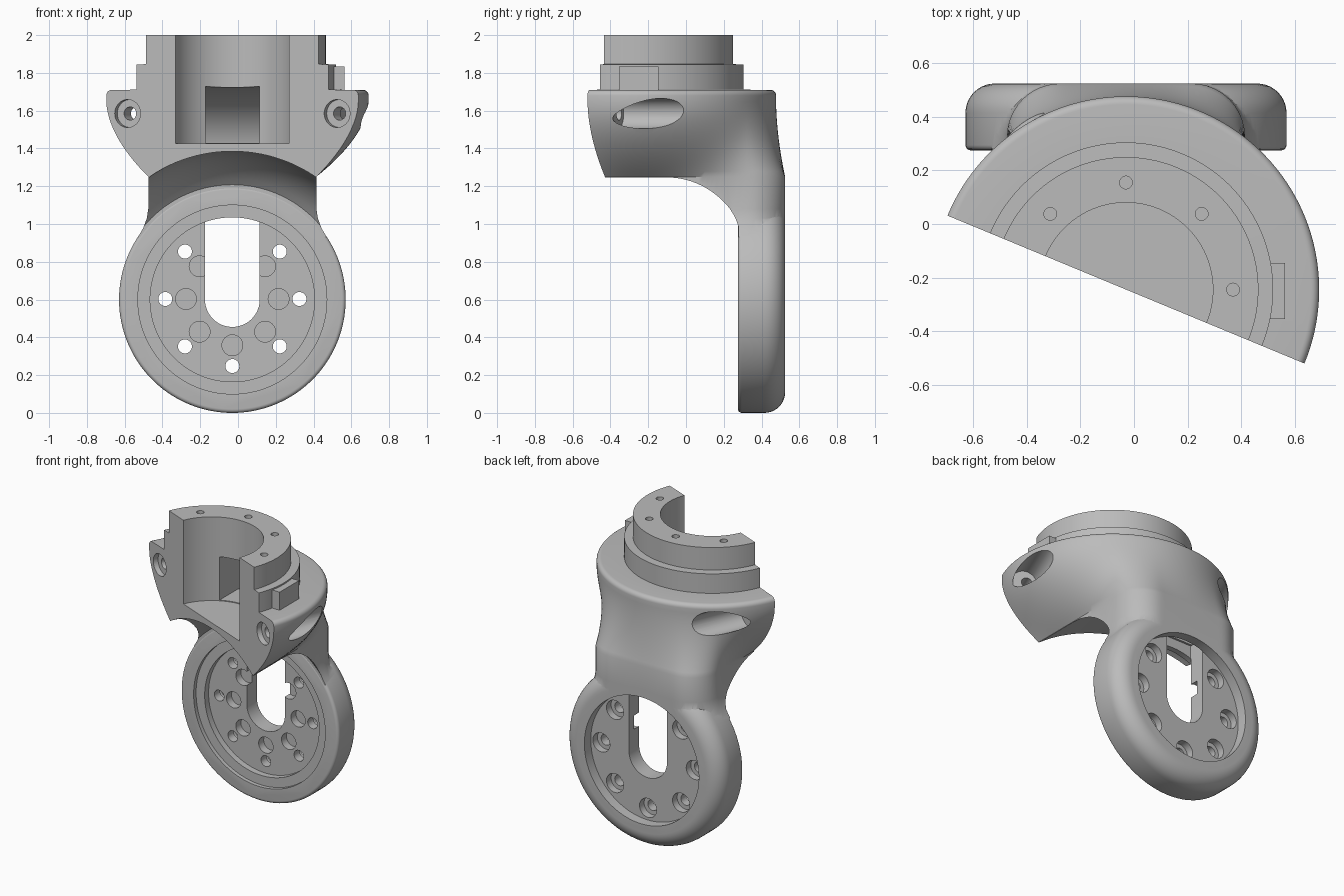
import bpy, bmesh
from math import sin, cos, pi, radians, sqrt
from mathutils import Vector

cube = bpy.data.objects.get("Cube")
if cube:
    bpy.data.objects.remove(cube, do_unlink=True)

grey = bpy.data.materials.new("plain grey")
grey.use_nodes = True
COLOUR = (0.5, 0.5, 0.5, 1)
grey.diffuse_color = COLOUR
grey.node_tree.nodes["Principled BSDF"].inputs["Base Color"].default_value = COLOUR

CX, CY = -0.03, -0.245      # vertical axis of the half-round housing
RING_Z = 0.6                # height of the mounting ring axis
TILT = radians(22.5)        # turn of the split face
ALONG = Vector((cos(TILT), -sin(TILT), 0))
INTO = Vector((sin(TILT), cos(TILT), 0))


def make(name, bm):
    bmesh.ops.recalc_face_normals(bm, faces=bm.faces)
    mesh = bpy.data.meshes.new(name)
    bm.to_mesh(mesh)
    bm.free()
    mesh.materials.append(grey)
    ob = bpy.data.objects.new(name, mesh)
    bpy.context.collection.objects.link(ob)
    return ob


def loft(name, rings):
    """Skin a list of point rings and cap both ends."""
    bm = bmesh.new()
    rows = [[bm.verts.new(p) for p in ring] for ring in rings]
    n = len(rows[0])
    for a, b in zip(rows, rows[1:]):
        for i in range(n):
            j = (i + 1) % n
            bm.faces.new((a[i], a[j], b[j], b[i]))
    bm.faces.new(rows[0][::-1])
    bm.faces.new(rows[-1])
    return make(name, bm)


def rod(name, start, end, radius, sides=32):
    """Cylinder between two points."""
    start, end = Vector(start), Vector(end)
    turn = (end - start).to_track_quat('Z', 'Y')
    circle = [turn @ Vector((radius * cos(2 * pi * i / sides), radius * sin(2 * pi * i / sides), 0))
              for i in range(sides)]
    return loft(name, [[p + c for c in circle] for p in (start, end)])


def lathe_y(name, profile, sides=128):
    """Turn (radius, y) pairs about the ring axis."""
    return loft(name, [[(CX + r * cos(2 * pi * i / sides), y, RING_Z + r * sin(2 * pi * i / sides))
                        for i in range(sides)] for r, y in profile])


def combine(target, tool, mode='DIFFERENCE'):
    mod = target.modifiers.new("combine", 'BOOLEAN')
    mod.operation, mod.solver, mod.object = mode, 'EXACT', tool
    bpy.context.view_layer.objects.active = target
    bpy.ops.object.modifier_apply(modifier=mod.name)
    bpy.data.objects.remove(tool, do_unlink=True)


def neck_radius(a, half):
    """Distance from the axis to a rounded box, at angle a."""
    c, s = abs(cos(a)), sin(a)
    back, fillet = 0.77, 0.2
    px, py = half - fillet, back - fillet
    if half * s / c <= py:
        return half / c
    if back * c / s <= px:
        return back / s
    b = px * c + py * s
    return b + sqrt(max(0, b * b - (px * px + py * py - fillet * fillet)))


# Housing: boxy neck flowing into a half-round body with a stepped collar
angles = [-TILT + pi * i / 97 for i in range(98)]


def section(z, radius):
    return [(CX + radius(a) * cos(a), CY + radius(a) * sin(a), z) for a in angles]


rings = [section(z, lambda a: neck_radius(a, h))
         for z, h in ((0.93, 0.5), (0.98, 0.471), (1.03, 0.453), (1.08, 0.445))]
for k in range(15):
    u = k / 14
    t = 1 - (1 - u) ** 1.8
    rings.append(section(1.25 + 0.4 * u, lambda a: (1 - t) * neck_radius(a, 0.445) + t * 0.722))
for k in range(7):
    f = pi / 2 * k / 6
    rings.append(section(1.68 + 0.03 * sin(f), lambda a: 0.692 + 0.03 * cos(f)))
for z, r in ((1.711, 0.55), (1.845, 0.55), (1.846, 0.495), (2, 0.495)):
    rings.append(section(z, lambda a: r))
bracket = loft("swivel_bracket", rings)

# Arched underside that clears the ring
arch = [(0.785, -1)]
for k in range(15):
    run = 0.377 * k / 14
    arch.append((0.785 - 0.49 + sqrt(0.49 ** 2 - run ** 2), -0.1 + run))
combine(bracket, lathe_y("arch_cutter", arch))

# Mounting ring with a large rear fillet and a small front one
ring = [(0.6 - 0.02 * (1 - sin(f)), 0.275 + 0.02 * (1 - cos(f)))
        for f in [pi / 2 * k / 4 for k in range(5)]]
ring += [(0.49 + 0.11 * cos(f), 0.415 + 0.11 * sin(f))
         for f in [pi / 2 * k / 10 for k in range(11)]]
combine(bracket, lathe_y("mounting_ring", ring), 'UNION')

# Locating lug on the collar
bm = bmesh.new()
bmesh.ops.create_cube(bm, size=1)
for v in bm.verts:
    v.co = (0.505 + v.co.x * 0.12, -0.25 + v.co.y * 0.21, 1.765 + v.co.z * 0.14)
combine(bracket, make("lug", bm), 'UNION')

# Ring recesses, stepped at the front and plain at the back
FRONT, REAR = 0.345, 0.455
for r, y0, y1 in ((0.5, 0.2, 0.302), (0.435, 0.2, FRONT), (0.435, REAR, 0.6)):
    combine(bracket, lathe_y("recess_cutter", [(r, y0), (r, y1)]))

# Long slot through the plate
outline = [(CX + 0.145 * cos(a), RING_Z + 0.145 * sin(a))
           for a in [pi + pi * k / 24 for k in range(25)]]
outline += [(CX + 0.145, 1.1), (CX - 0.145, 1.1)]
combine(bracket, loft("slot_cutter", [[(x, y, z) for x, z in outline]
                                      for y in (FRONT - 0.004, REAR + 0.004)]))

# Bore and the cable channel leading down to the slot
combine(bracket, rod("bore_cutter", (CX, CY, 1.425), (CX, CY, 2.1), 0.325, sides=96))
channel = [(0, 1.43), (0.25, 1.43), (0.33, 1.38), (0.355, 1.3), (0.355, 1.0), (0.445, 1.0)]
channel += [(0.445 * cos(f), 1.35 + 0.38 * sin(f)) for f in [pi / 2 * k / 12 for k in range(13)]]
combine(bracket, loft("channel_cutter", [[(CX + s * 0.143, y, z) for y, z in channel]
                                         for s in (-1, 1)]))

# Seven counterbored bolt holes and seven blind pockets in the plate
for k in range(8):
    if k == 2:
        continue
    a = pi / 4 * k

    def at(r, y):
        return (CX + r * cos(a), y, RING_Z + 0.003 + r * sin(a))

    combine(bracket, rod("hole_cutter", at(0.355, 0.3), at(0.355, 0.5), 0.037))
    combine(bracket, rod("counterbore_cutter", at(0.355, 0.405), at(0.355, 0.5), 0.065))
    combine(bracket, rod("pocket_cutter", at(0.245, 0.3), at(0.245, 0.4), 0.055))

# Clamp screw holes in the split face, with scooped access from behind
for side in (-1, 1):
    base = Vector((CX, CY, 1.585)) + ALONG * side * 0.6
    scoop = base + ALONG * side * 0.015
    combine(bracket, rod("screw_cutter", base - INTO * 0.1, base + INTO * 0.3, 0.035))
    combine(bracket, rod("seat_cutter", base - INTO * 0.1, base + INTO * 0.035, 0.074))
    combine(bracket, rod("scoop_cutter", scoop + INTO * 0.13, scoop + INTO * 0.8, 0.08, sides=48))

# Small blind holes in the collar top
for k in range(4):
    a = pi / 4 * k
    x, y = CX + 0.4 * cos(a), CY + 0.4 * sin(a)
    combine(bracket, rod("collar_hole_cutter", (x, y, 1.9), (x, y, 2.05), 0.024, sides=20))

bpy.ops.object.select_all(action='DESELECT')
bracket.select_set(True)
bpy.context.view_layer.objects.active = bracket
bpy.ops.object.shade_smooth_by_angle(angle=radians(30))
